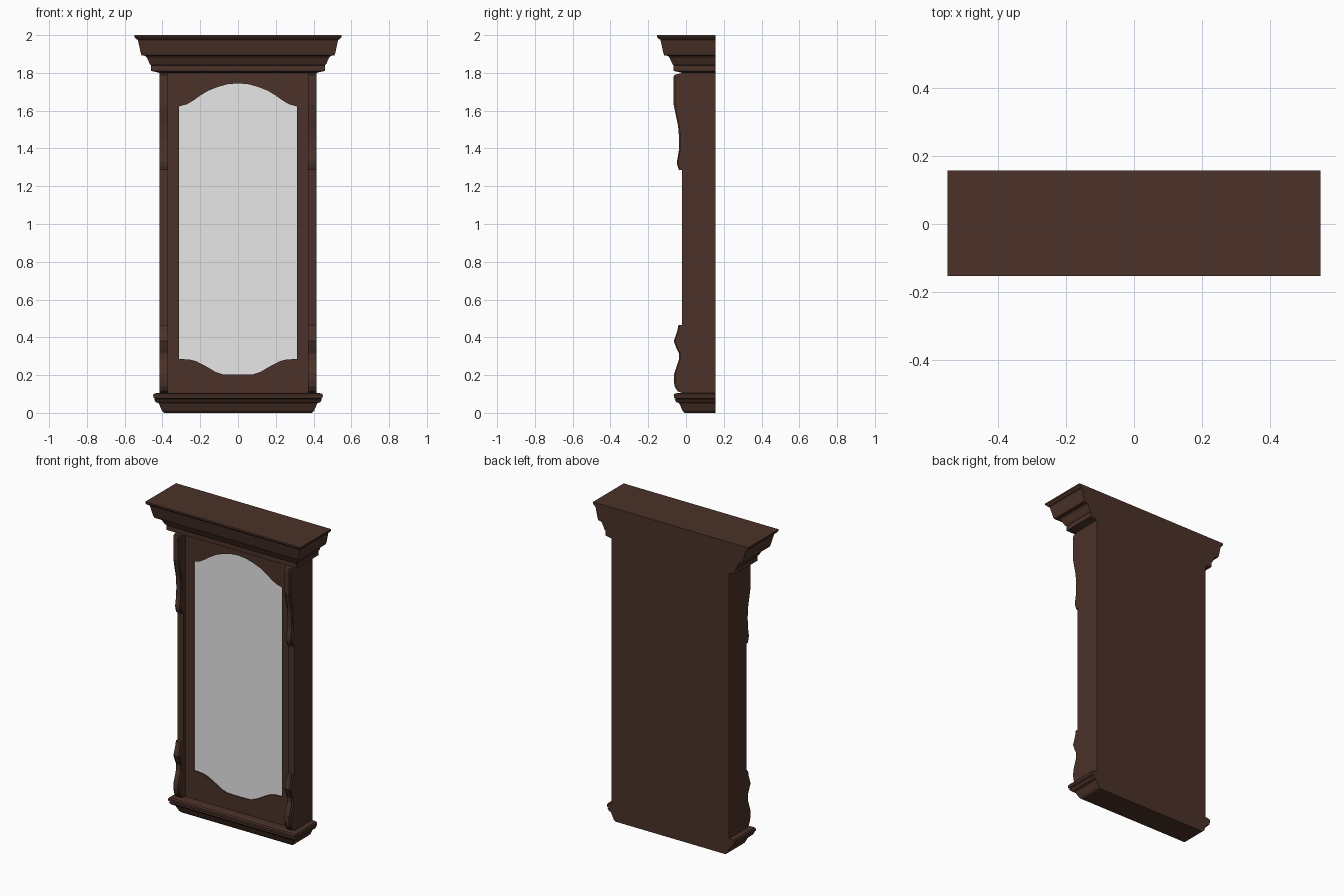
import bpy
import bmesh

cube = bpy.data.objects.get("Cube")
if cube:
    bpy.data.objects.remove(cube, do_unlink=True)


def material(name, rgb):
    m = bpy.data.materials.new(name)
    m.use_nodes = True
    m.diffuse_color = (*rgb, 1)
    m.node_tree.nodes["Principled BSDF"].inputs["Base Color"].default_value = (*rgb, 1)
    return m


WOOD = material("dark_walnut", (0.07, 0.032, 0.022))
GLASS = material("pale_glass", (0.8, 0.8, 0.8))
HALF, FRONT, BACK = 0.415, -0.02, 0.157


def finish(name, bm, mat, mirror=False):
    bmesh.ops.recalc_face_normals(bm, faces=bm.faces)
    mesh = bpy.data.meshes.new(name)
    bm.to_mesh(mesh)
    bm.free()
    mesh.materials.append(mat)
    ob = bpy.data.objects.new(name, mesh)
    bpy.context.collection.objects.link(ob)
    if mirror:
        ob.modifiers.new("Mirror", 'MIRROR').use_axis[0] = True
    return ob


def prism(name, points, place, lo, hi, mat=WOOD, mirror=False, open_centre=False):
    """Extrude an outline from lo to hi; place(u, v, depth) gives each corner."""
    bm = bmesh.new()
    a, b = ([bm.verts.new(place(u, v, d)) for u, v in points] for d in (lo, hi))
    bm.faces.new(a)
    bm.faces.new(b)
    n = len(points)
    for i in range(n):
        j = (i + 1) % n
        if open_centre and points[i][0] == points[j][0] == 0:
            continue
        bm.faces.new((a[i], a[j], b[j], b[i]))
    return finish(name, bm, mat, mirror)


def facing(u, v, d):
    return (u, d, v)


def sideways(u, v, d):
    return (d, u, v)


def rect(u0, u1, v0, v1):
    return [(u0, v0), (u1, v0), (u1, v1), (u0, v1)]


def moulding(name, profile, front):
    """Mitred moulding round front and sides, flush at the back."""
    bm = bmesh.new()
    rings = []
    for d, z in profile:
        x, y = HALF + d, front - d
        rings.append([bm.verts.new(c) for c in
                      ((-x, y, z), (x, y, z), (x, BACK, z), (-x, BACK, z))])
    for r, s in zip(rings, rings[1:]):
        for i in range(4):
            j = (i + 1) % 4
            bm.faces.new((r[i], r[j], s[j], s[i]))
    bm.faces.new(rings[0])
    bm.faces.new(rings[-1])
    return finish(name, bm, WOOD)


# Case and corner posts
prism("case_back", rect(-HALF, HALF, 0.05, 1.85), facing, 0.02, BACK)
prism("corner_posts", rect(0.37, HALF, 0.05, 1.85), facing, FRONT, 0.02, mirror=True)

# Door frame with a shaped opening, and the glass behind it
arch = [(0.312, 1.623), (0.27, 1.634), (0.235, 1.655), (0.2, 1.68), (0.155, 1.707),
        (0.106, 1.726), (0.055, 1.74), (0, 1.745)]
sill = [(0, 0.202), (0.08, 0.204), (0.12, 0.217), (0.155, 0.238), (0.185, 0.255),
        (0.22, 0.273), (0.254, 0.282), (0.312, 0.286)]
outline = [(0, 1.84), (0.37, 1.84), (0.37, 0.06), (0, 0.06)] + sill + arch
prism("door_frame", outline, facing, 0, 0.02, mirror=True, open_centre=True)
prism("door_glass", rect(-0.33, 0.33, 0.19, 1.76), facing, 0.008, 0.016, GLASS)

# Scrolled brackets on the posts, each with a raised centre rib
upper = [(-0.02, 1.8), (-0.06, 1.79), (-0.065, 1.78), (-0.065, 1.63), (-0.055, 1.58),
         (-0.042, 1.52), (-0.036, 1.45), (-0.038, 1.39), (-0.048, 1.33),
         (-0.046, 1.31), (-0.037, 1.286), (-0.02, 1.286)]
lower = [(-0.02, 0.465), (-0.04, 0.465), (-0.047, 0.43), (-0.065, 0.38), (-0.052, 0.345),
         (-0.038, 0.315), (-0.038, 0.28), (-0.05, 0.245), (-0.062, 0.21),
         (-0.065, 0.17), (-0.06, 0.14), (-0.045, 0.115), (-0.02, 0.105)]
for name, shape in (("upper_bracket", upper), ("lower_bracket", lower)):
    shallow = [(u if u == FRONT else u + 0.006, v) for u, v in shape]
    prism(name, shallow, sideways, 0.37, HALF, mirror=True)
    prism(name + "_rib", shape, sideways, 0.38, 0.405, mirror=True)

# Crown and base mouldings
moulding("crown", [(0, 1.8), (0.02, 1.805), (0.045, 1.81), (0.045, 1.84), (0.052, 1.847),
                   (0.067, 1.88), (0.075, 1.89), (0.095, 1.893), (0.1, 1.905),
                   (0.115, 1.975), (0.125, 1.98), (0.133, 1.99), (0.133, 2)], FRONT)
moulding("base", [(-0.025, 0), (-0.012, 0.012), (0, 0.04), (0.006, 0.052), (0.02, 0.057),
                  (0.03, 0.07), (0.022, 0.074), (0.033, 0.08), (0.034, 0.095),
                  (0.028, 0.103), (0, 0.106)], -0.031)
